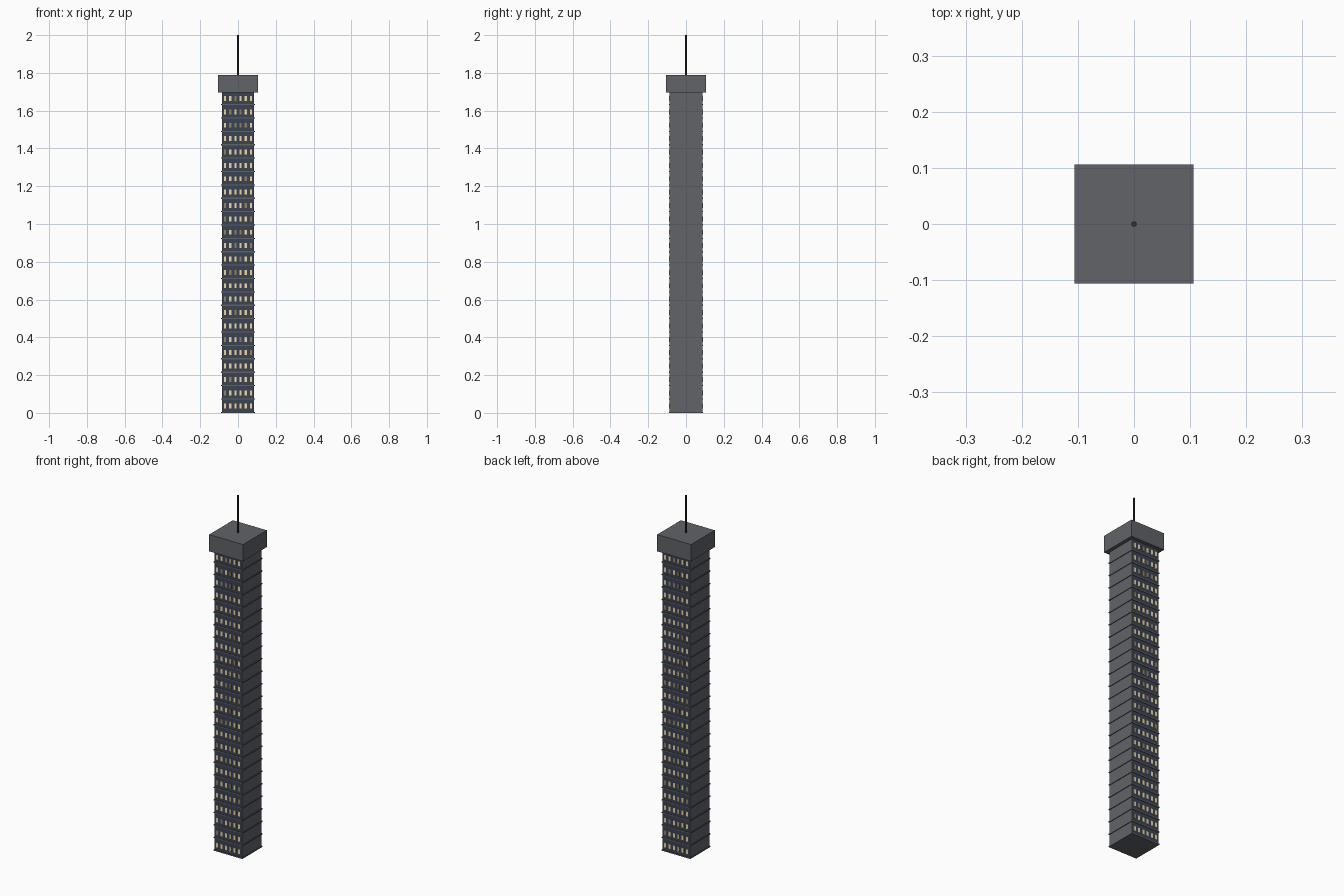
import bpy, bmesh, random
from mathutils import Matrix, Vector

if "Cube" in bpy.data.objects:
    bpy.data.objects.remove(bpy.data.objects["Cube"])

random.seed(4)
FLOORS, TOP = 24, 1.70
H = TOP / FLOORS


def material(name, rgb):
    m = bpy.data.materials.new(name)
    m.diffuse_color = (*rgb, 1)
    m.use_nodes = True
    m.node_tree.nodes["Principled BSDF"].inputs["Base Color"].default_value = m.diffuse_color
    return m


concrete = material("concrete", (0.12, 0.125, 0.14))
glass = material("dark_glass", (0.045, 0.055, 0.085))
lit = material("lit_window", (0.85, 0.70, 0.38))
dim = material("dim_window", (0.28, 0.23, 0.14))
metal = material("dark_metal", (0.03, 0.03, 0.03))


def boxes(name, items, mat):
    """One object made of many boxes, each given as (centre, size)."""
    bm = bmesh.new()
    for centre, size in items:
        bmesh.ops.create_cube(bm, size=1, matrix=Matrix.Translation(centre) @
                              Matrix.Diagonal((*size, 1)))
    mesh = bpy.data.meshes.new(name)
    bm.to_mesh(mesh)
    bm.free()
    mesh.materials.append(mat)
    ob = bpy.data.objects.new(name, mesh)
    bpy.context.collection.objects.link(ob)
    return ob


# Main shaft and roof block
boxes("tower_core", [(Vector((0, 0, TOP / 2)), (0.172, 0.172, TOP))], concrete)
boxes("roof_block", [(Vector((0, 0, 1.7425)), (0.212, 0.212, 0.095))], concrete)

# Thin ledges between floors
boxes("floor_ledges", [(Vector((0, 0, i * H + 0.003)), (0.18, 0.18, 0.006))
                       for i in range(FLOORS)], concrete)

# Glass bands and windows on front and back
bands, lit_items, dim_items = [], [], []
for i in range(FLOORS):
    z = (i + 0.5) * H
    row_chance = random.choice((0.9, 0.8, 0.6))
    for side in (-1, 1):
        bands.append((Vector((0, side * 0.0855, z + 0.003)), (0.164, 0.004, H - 0.006)))
    for c in range(6):
        group = lit_items if random.random() < row_chance else dim_items
        for side in (-1, 1):
            x = -side * (c - 2.5) * 0.0277
            group.append((Vector((x, side * 0.087, z)), (0.012, 0.004, 0.026)))
boxes("glass_bands", bands, glass)
boxes("lit_windows", lit_items, lit)
boxes("dim_windows", dim_items, dim)

# Antenna
bpy.ops.mesh.primitive_cylinder_add(vertices=8, radius=0.005, depth=0.22,
                                    location=(0, 0, 1.89))
antenna = bpy.context.object
antenna.name = "antenna"
antenna.data.materials.append(metal)
